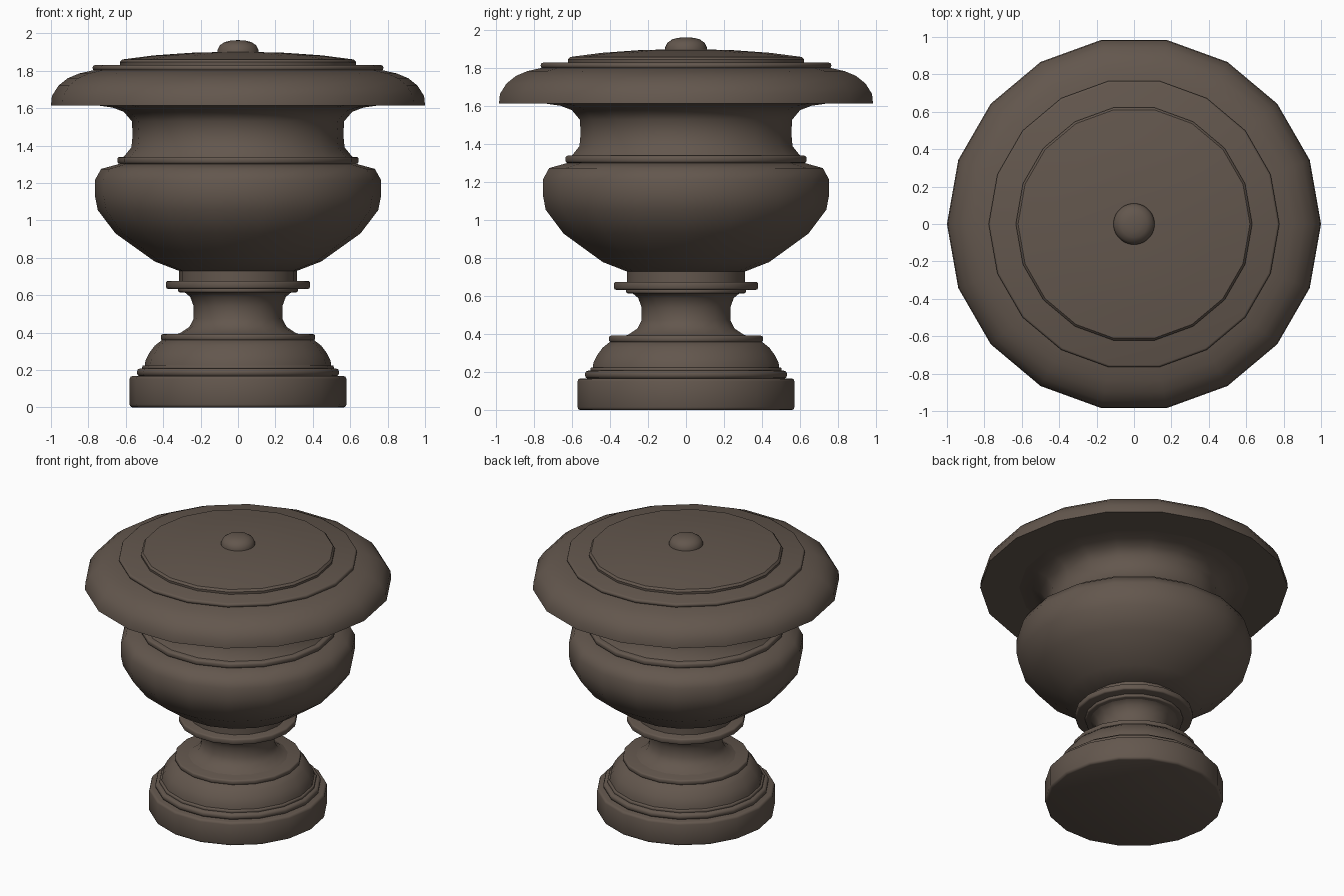
import bpy, bmesh, math

if "Cube" in bpy.data.objects:
    bpy.data.objects.remove(bpy.data.objects["Cube"])

stone = bpy.data.materials.new("dark brown stone")
stone.diffuse_color = (0.125, 0.095, 0.075, 1)
stone.use_nodes = True
stone.node_tree.nodes["Principled BSDF"].inputs["Base Color"].default_value = stone.diffuse_color


def lathe(name, profile, sides=18, angle=40):
    """Revolve (radius, height) points about z and close both ends."""
    bm = bmesh.new()
    rings = []
    for r, z in profile:
        rings.append([bm.verts.new((r * math.cos(2 * math.pi * i / sides),
                                    r * math.sin(2 * math.pi * i / sides), z))
                      for i in range(sides)])
    for a, b in zip(rings, rings[1:]):
        for i in range(sides):
            j = (i + 1) % sides
            bm.faces.new((a[i], a[j], b[j], b[i]))
    bm.faces.new(rings[0][::-1])
    bm.faces.new(rings[-1])
    me = bpy.data.meshes.new(name)
    bm.to_mesh(me)
    bm.free()
    me.materials.append(stone)
    ob = bpy.data.objects.new(name, me)
    bpy.context.collection.objects.link(ob)
    bpy.ops.object.select_all(action='DESELECT')
    ob.select_set(True)
    bpy.context.view_layer.objects.active = ob
    bpy.ops.object.shade_smooth_by_angle(angle=math.radians(angle))
    return ob


def band(name, r, z0, z1, c):
    """Flat moulding with softened upper and lower edges."""
    k = c * 0.3
    return lathe(name, [(r - c, z0), (r - k, z0 + k), (r, z0 + c),
                        (r, z1 - c), (r - k, z1 - k), (r - c, z1)], angle=50)


# Foot: plinth, mouldings and bell
band("plinth", 0.58, 0.0, 0.168, 0.016)
band("foot_ring", 0.54, 0.166, 0.208, 0.016)
band("foot_step", 0.512, 0.2, 0.225, 0.008)
lathe("foot_bell", [(0.50, 0.215), (0.495, 0.25), (0.475, 0.29),
                    (0.445, 0.33), (0.40, 0.365)])
band("bell_ring", 0.412, 0.358, 0.392, 0.01)

# Stem with its collar
lathe("stem", [(0.34, 0.385), (0.305, 0.40), (0.26, 0.43), (0.237, 0.475),
               (0.237, 0.54), (0.255, 0.59), (0.285, 0.615), (0.315, 0.625)])
band("stem_ring", 0.32, 0.615, 0.64, 0.008)
band("collar", 0.385, 0.634, 0.676, 0.01)
lathe("bowl_neck", [(0.315, 0.67), (0.315, 0.74)])

# Bowl
lathe("bowl", [(0.315, 0.73), (0.445, 0.78), (0.655, 0.93), (0.75, 1.055),
               (0.765, 1.13), (0.765, 1.215), (0.732, 1.275), (0.63, 1.303)], angle=50)
band("bowl_ring", 0.645, 1.302, 1.340, 0.012)

# Throat flaring out below the rim
lathe("throat", [(0.615, 1.335), (0.57, 1.39), (0.563, 1.46), (0.568, 1.53),
                 (0.61, 1.58), (0.67, 1.603), (0.76, 1.616)])

# Overhanging rim
lathe("rim", [(0.74, 1.614), (1.0, 1.614), (0.995, 1.665), (0.96, 1.72),
              (0.91, 1.76), (0.85, 1.785), (0.74, 1.81)])

# Lid and knob
band("lid_step", 0.777, 1.80, 1.83, 0.012)
lathe("lid", [(0.63, 1.82), (0.632, 1.846), (0.62, 1.86), (0.45, 1.882),
              (0.25, 1.896), (0.09, 1.90)])
lathe("knob", [(0.11, 1.89), (0.11, 1.91), (0.098, 1.935), (0.072, 1.953),
               (0.04, 1.961), (0.01, 1.963)], sides=36)
